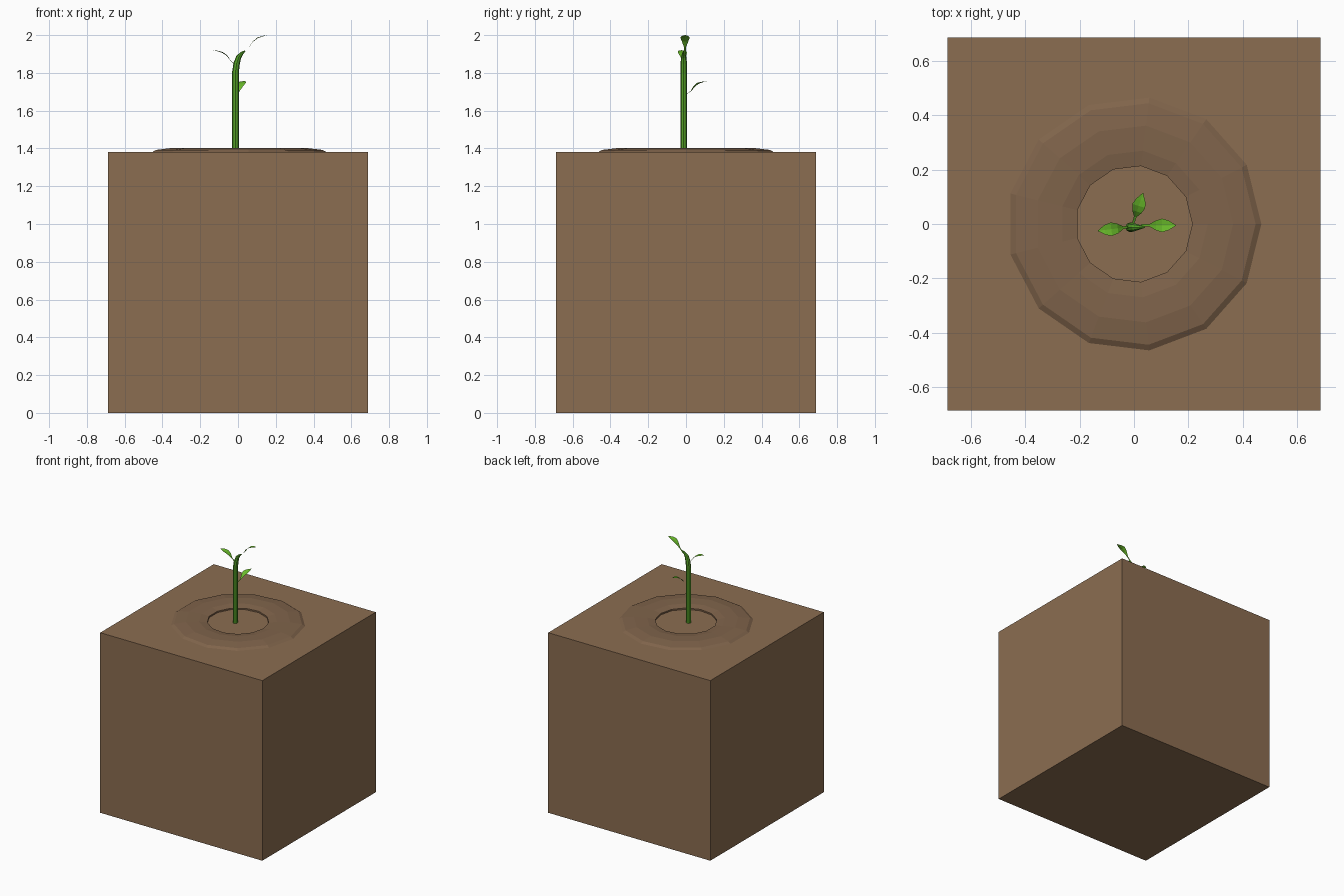
import bpy, bmesh, math
from mathutils import Vector

if "Cube" in bpy.data.objects:
    bpy.data.objects.remove(bpy.data.objects["Cube"])


def material(name, rgb):
    m = bpy.data.materials.new(name)
    m.diffuse_color = (*rgb, 1)
    m.use_nodes = True
    m.node_tree.nodes["Principled BSDF"].inputs["Base Color"].default_value = m.diffuse_color
    return m


SOIL = material("soil", (0.258, 0.153, 0.082))
MOUND = material("mound_soil", (0.215, 0.127, 0.070))
STEM = material("stem_green", (0.09, 0.36, 0.02))
LEAF = material("leaf_green", (0.15, 0.52, 0.025))


def finish(name, bm, mat, fix_normals=True):
    if fix_normals:
        bmesh.ops.recalc_face_normals(bm, faces=bm.faces)
    me = bpy.data.meshes.new(name)
    bm.to_mesh(me)
    bm.free()
    me.materials.append(mat)
    ob = bpy.data.objects.new(name, me)
    bpy.context.collection.objects.link(ob)
    return ob


def bridge(bm, a, b, closed=True):
    n = len(a)
    for i in range(n if closed else n - 1):
        j = (i + 1) % n
        bm.faces.new((a[i], a[j], b[j], b[i]))


# Soil block
bm = bmesh.new()
bmesh.ops.create_cube(bm, size=1)
bmesh.ops.scale(bm, vec=(1.374, 1.374, 1.38), verts=bm.verts)
bmesh.ops.translate(bm, vec=(0, 0, 0.69), verts=bm.verts)
finish("soil_block", bm, SOIL)

# Low 13-sided ring of soil around the plant
bm = bmesh.new()
profile = [(0.476, 1.376), (0.448, 1.392), (0.365, 1.402),
           (0.272, 1.400), (0.215, 1.391), (0.215, 1.376)]
rings = [[bm.verts.new((r * math.cos(math.tau * i / 13),
                        r * math.sin(math.tau * i / 13), z))
          for i in range(13)] for r, z in profile]
for k in range(len(rings)):
    bridge(bm, rings[k], rings[(k + 1) % len(rings)])
finish("soil_mound", bm, MOUND)

# Stem: eight-sided tube, bending right and tapering at the top
path = [(-0.014, 1.37, 0.018), (-0.014, 1.60, 0.018), (-0.014, 1.80, 0.018),
        (-0.007, 1.85, 0.017), (0.004, 1.885, 0.014), (0.022, 1.905, 0.008),
        (0.038, 1.917, 0.003)]
bm = bmesh.new()
rings = []
for k, (x, z, r) in enumerate(path):
    p, q = path[max(k - 1, 0)], path[min(k + 1, len(path) - 1)]
    t = Vector((q[0] - p[0], 0, q[1] - p[1])).normalized()
    side = Vector((t.z, 0, -t.x))
    c = Vector((x, -0.012, z))
    rings.append([bm.verts.new(c + r * (side * math.cos(a) + Vector((0, 1, 0)) * math.sin(a)))
                  for a in (math.tau * i / 8 for i in range(8))])
for a, b in zip(rings, rings[1:]):
    bridge(bm, a, b)
bm.faces.new(rings[0])
bm.faces.new(rings[-1])
finish("stem", bm, STEM)


# Leaves: creased blades following a rising curve, narrow stalk at the base
def leaf(name, base, angle, curve):
    widths = [0.004, 0.005, 0.018, 0.025, 0.018, 0.001]
    d = Vector((math.cos(angle), math.sin(angle), 0))
    s = Vector((-d.y, d.x, 0))
    bm = bmesh.new()
    rows = []
    for (u, z), w in zip(curve, widths):
        c = Vector(base) + d * u + Vector((0, 0, z))
        edge = Vector((0, 0, w * 0.16))
        rows.append([bm.verts.new(v) for v in (c + s * w + edge, c, c - s * w + edge)])
    for a, b in zip(rows, rows[1:]):
        bridge(bm, a, b, closed=False)
    bmesh.ops.recalc_face_normals(bm, faces=bm.faces)
    if sum(f.normal.z for f in bm.faces) < 0:
        bmesh.ops.reverse_faces(bm, faces=bm.faces)
    finish(name, bm, LEAF, False)


leaf("top_leaf", (0.025, -0.005, 1.90), 0,
     [(0, 0), (0.032, 0.035), (0.056, 0.066), (0.078, 0.083), (0.102, 0.092), (0.130, 0.100)])
leaf("left_leaf", (-0.010, -0.010, 1.835), math.radians(187),
     [(0, 0), (0.030, 0.030), (0.050, 0.055), (0.074, 0.071), (0.098, 0.079), (0.124, 0.085)])
leaf("back_leaf", (-0.004, 0.0, 1.685), math.radians(72),
     [(0, 0), (0.028, 0.019), (0.048, 0.043), (0.070, 0.058), (0.092, 0.065), (0.120, 0.072)])
